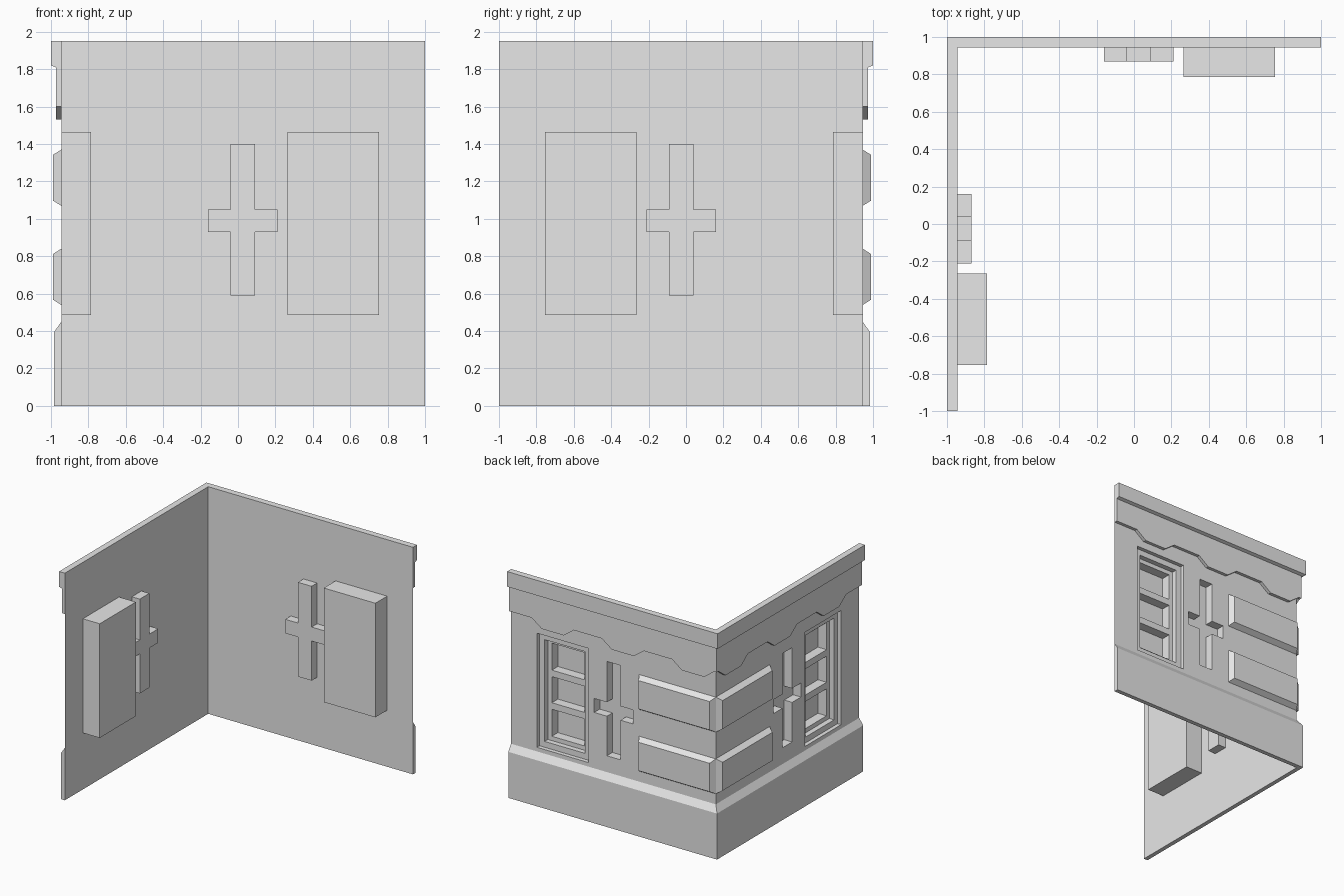
import bpy
import bmesh
from mathutils import Matrix

cube = bpy.data.objects.get("Cube")
if cube:
    bpy.data.objects.remove(cube, do_unlink=True)

stone = bpy.data.materials.new("grey_stone")
stone.use_nodes = True
stone.diffuse_color = (0.8, 0.8, 0.8, 1)
stone.node_tree.nodes["Principled BSDF"].inputs["Base Color"].default_value = (0.8, 0.8, 0.8, 1)

W = 0.945                                   # distance of the wall planes from the centre
SWAP = Matrix(((0, -1, 0, 0), (-1, 0, 0, 0), (0, 0, 1, 0), (0, 0, 0, 1)))


def add_object(name, bm):
    mesh = bpy.data.meshes.new(name)
    bm.to_mesh(mesh)
    bm.free()
    mesh.materials.append(stone)
    obj = bpy.data.objects.new(name, mesh)
    bpy.context.collection.objects.link(obj)
    return obj


def add_pair(name, bm):
    """Make the part on the back wall and reflect it onto the side wall."""
    other = bm.copy()
    other.transform(SWAP)
    bmesh.ops.reverse_faces(other, faces=other.faces)
    add_object("back_" + name, bm)
    add_object("side_" + name, other)


def face(bm, points):
    return bm.faces.new([bm.verts.new(p) for p in points])


def weld(bm):
    bmesh.ops.remove_doubles(bm, verts=bm.verts, dist=0.0005)
    bmesh.ops.recalc_face_normals(bm, faces=bm.faces)


def box(bm, x0, x1, y0, y1, z0, z1):
    size = Matrix.Diagonal((x1 - x0, y1 - y0, z1 - z0, 1))
    place = Matrix.Translation(((x0 + x1) / 2, (y0 + y1) / 2, (z0 + z1) / 2))
    bmesh.ops.create_cube(bm, size=1, matrix=place @ size)


# Wall sheets with a cross niche and a window recess pushed inwards
WX0, WX1, WZ0, WZ1 = 0.265, 0.755, 0.485, 1.465
TOP = 1.95


def niche_depth(x, z):
    upright = -0.04 < x < 0.09 and 0.59 < z < 1.40
    arms = -0.16 < x < 0.21 and 0.93 < z < 1.05
    if upright or arms:
        return 0.075
    if WX0 < x < WX1 and WZ0 < z < WZ1:
        return 0.16
    return 0


bm = bmesh.new()
xs = [-W, -0.16, -0.04, 0.09, 0.21, WX0, WX1, 1]
zs = [0, WZ0, 0.59, 0.93, 1.05, 1.40, WZ1, TOP]
for x0, x1 in zip(xs, xs[1:]):
    for z0, z1 in zip(zs, zs[1:]):
        face(bm, [(x0, W, z0), (x0, W, z1), (x1, W, z1), (x1, W, z0)])
bmesh.ops.remove_doubles(bm, verts=bm.verts, dist=0.0005)
for depth in (0.075, 0.16):
    region = [f for f in bm.faces if abs(f.normal.y) > 0.5 or f.normal.length < 0.5]
    region = [f for f in region
              if abs(f.calc_center_median().y - W) < 0.001
              and niche_depth(f.calc_center_median().x, f.calc_center_median().z) == depth]
    result = bmesh.ops.extrude_face_region(bm, geom=region)
    moved = [g for g in result["geom"] if isinstance(g, bmesh.types.BMVert)]
    bmesh.ops.translate(bm, verts=moved, vec=(0, -depth, 0))
    old = [f for f in region if f.is_valid]
    if old:
        bmesh.ops.delete(bm, geom=old, context='FACES')
    bm.normal_update()
weld(bm)
bm.faces.ensure_lookup_table()
low = min(bm.faces, key=lambda f: f.calc_center_median().z)
if low.normal.y < 0:
    bmesh.ops.reverse_faces(bm, faces=bm.faces)
add_pair("wall", bm)


# Mouldings swept around the corner with a mitre
def sweep(name, profile):
    bm = bmesh.new()
    rings = [[(1, W + d, z) for d, z in profile],
             [(-W - d, W + d, z) for d, z in profile],
             [(-W - d, -1, z) for d, z in profile]]
    for a, b in zip(rings, rings[1:]):
        for i in range(len(profile) - 1):
            face(bm, [a[i], a[i + 1], b[i + 1], b[i]])
    face(bm, rings[0])
    face(bm, rings[-1])
    weld(bm)
    add_object(name, bm)


sweep("plinth", [(0, 0), (0.038, 0), (0.038, 0.395), (0, 0.45)])
sweep("cornice", [(0, 1.81), (0.028, 1.81), (0.055, 1.82), (0.055, TOP), (0, TOP)])

# Frieze with a toothed lower edge
FRIEZE, HIGH, LOW = 0.028, 1.60, 1.53
edge = [(1, HIGH)]
for i in range(3):
    mid = 0.585 - i * 2 / 3
    edge += [(mid + 0.2, HIGH), (mid + 0.105, LOW), (mid - 0.105, LOW), (mid - 0.2, HIGH)]
edge.append((-W - FRIEZE, HIGH))
out = W + FRIEZE
bm = bmesh.new()
face(bm, [(x, out, z) for x, z in edge] + [(-out, out, 1.815), (1, out, 1.815)])
for (x0, z0), (x1, z1) in zip(edge, edge[1:]):
    inner = max(x1, -W)
    face(bm, [(x0, out, z0), (x0, W, z0), (inner, W, z1), (x1, out, z1)])
face(bm, [(1, W, HIGH), (1, out, HIGH), (1, out, 1.815), (1, W, 1.815)])
weld(bm)
add_pair("frieze", bm)

# Bevelled corner blocks
bm = bmesh.new()
for z0, z1 in ((0.54, 0.84), (1.07, 1.37)):
    x0, x1, b, y = -W, -0.215, 0.028, W + 0.045
    base = [(x0, W, z0), (x1, W, z0), (x1, W, z1), (x0, W, z1)]
    front = [(x0 + b, y, z0 + b), (x1 - b, y, z0 + b), (x1 - b, y, z1 - b), (x0 + b, y, z1 - b)]
    face(bm, front)
    for i in range(4):
        j = (i + 1) % 4
        face(bm, [base[i], base[j], front[j], front[i]])
weld(bm)
add_pair("corner_blocks", bm)


# Window frame, sash and crossbars inside the recess
def ring(bm, x0, x1, z0, z1, side, rail, y0, y1):
    box(bm, x0, x0 + side, y0, y1, z0, z1)
    box(bm, x1 - side, x1, y0, y1, z0, z1)
    box(bm, x0 + side, x1 - side, y0, y1, z0, z0 + rail)
    box(bm, x0 + side, x1 - side, y0, y1, z1 - rail, z1)


GAP, FRAME, SASH = 0.003, 0.05, 0.04
back = W - 0.157
bm = bmesh.new()
ring(bm, WX0 + GAP, WX1 - GAP, WZ0 + GAP, WZ1 - GAP, FRAME, FRAME, back, W - 0.03)
add_pair("window_frame", bm)

bm = bmesh.new()
x0, x1 = WX0 + FRAME, WX1 - FRAME
z0, z1 = WZ0 + FRAME, WZ1 - FRAME
ring(bm, x0, x1, z0, z1, SASH, SASH, back, W - 0.075)
pitch = (z1 - z0 - SASH) / 3
for i in (1, 2):
    z = z0 + SASH / 2 + pitch * i
    box(bm, x0 + SASH, x1 - SASH, back, W - 0.075, z - 0.028, z + 0.028)
add_pair("window_sash", bm)
